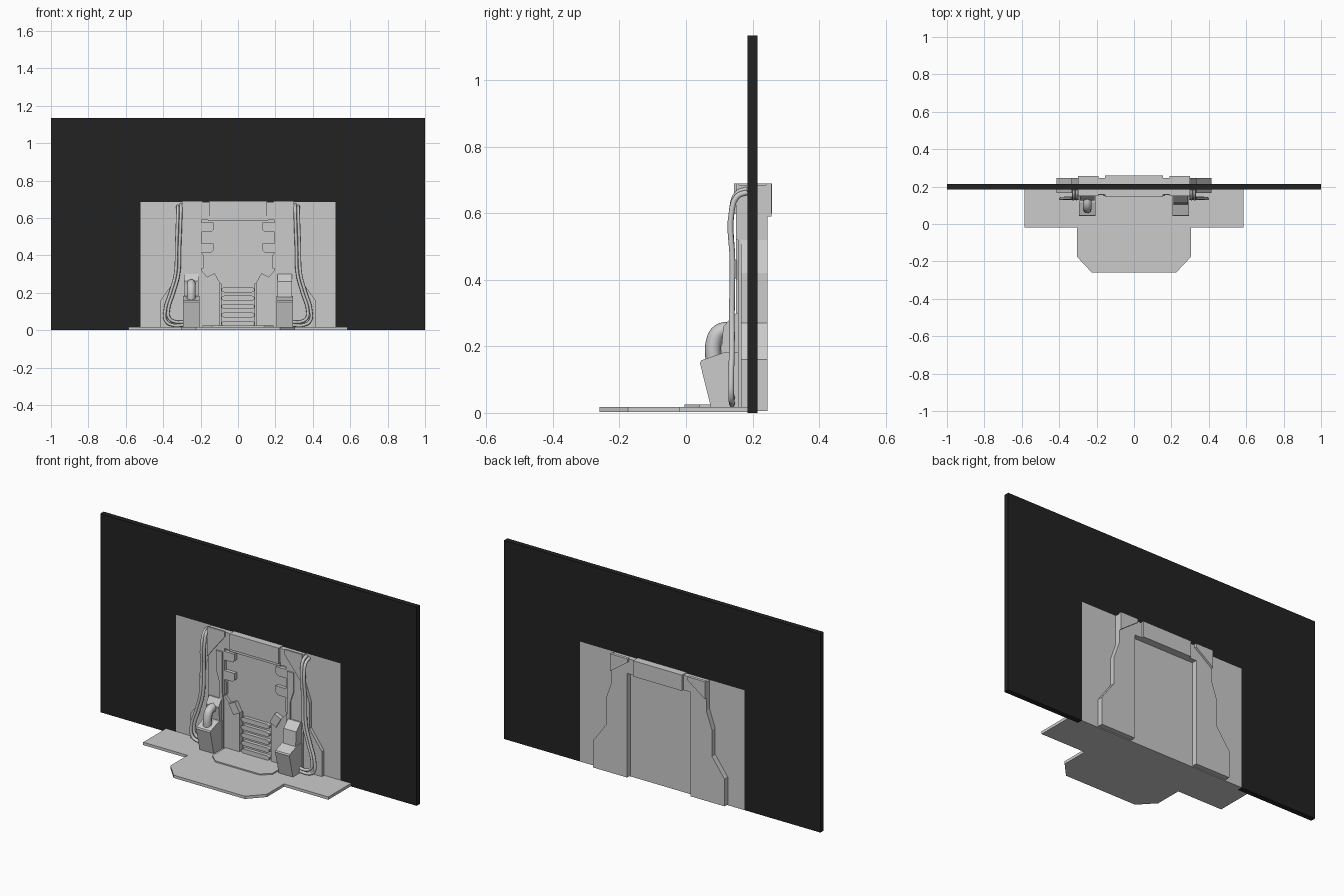
import bpy, bmesh, math
from mathutils import Vector

if "Cube" in bpy.data.objects:
    bpy.data.objects.remove(bpy.data.objects["Cube"])


def material(name, value):
    m = bpy.data.materials.new(name)
    m.diffuse_color = (value, value, value, 1)
    m.use_nodes = True
    m.node_tree.nodes["Principled BSDF"].inputs["Base Color"].default_value = m.diffuse_color
    return m


GREY = material("light grey", 0.6)
BLACK = material("near black", 0.016)


def prism(name, pts, a, b, axis="y", mat=GREY, mirror=False):
    """Extrude an outline from a to b: axis y takes (x,z), z takes (x,y), x takes (y,z)."""
    place = {"y": lambda p, d: (p[0], d, p[1]),
             "z": lambda p, d: (p[0], p[1], d),
             "x": lambda p, d: (d, p[0], p[1])}[axis]
    bm = bmesh.new()
    lo = [bm.verts.new(place(p, a)) for p in pts]
    hi = [bm.verts.new(place(p, b)) for p in pts]
    bm.faces.new(lo)
    bm.faces.new(hi)
    n = len(pts)
    for i in range(n):
        j = (i + 1) % n
        bm.faces.new((lo[i], lo[j], hi[j], hi[i]))
    bmesh.ops.recalc_face_normals(bm, faces=bm.faces)
    me = bpy.data.meshes.new(name)
    bm.to_mesh(me)
    bm.free()
    me.materials.append(mat)
    ob = bpy.data.objects.new(name, me)
    bpy.context.collection.objects.link(ob)
    if mirror:
        add_mirror(ob)
    return ob


def add_mirror(ob):
    center = bpy.data.objects.get("mirror_center")
    if center is None:
        center = bpy.data.objects.new("mirror_center", None)
        center.hide_render = True
        bpy.context.collection.objects.link(center)
    mod = ob.modifiers.new("mirror", "MIRROR")
    mod.mirror_object = center


def box(name, x, y, z, mat=GREY, mirror=False):
    pts = [(x[0], z[0]), (x[1], z[0]), (x[1], z[1]), (x[0], z[1])]
    return prism(name, pts, y[0], y[1], "y", mat, mirror)


def tube(name, pts, radius, mirror=False):
    """Round smooth tube through the given points."""
    cu = bpy.data.curves.new(name, "CURVE")
    cu.dimensions = "3D"
    cu.bevel_depth = radius
    cu.bevel_resolution = 2
    cu.resolution_u = 5
    cu.use_fill_caps = True
    sp = cu.splines.new("BEZIER")
    sp.bezier_points.add(len(pts) - 1)
    for bp, p in zip(sp.bezier_points, pts):
        bp.co = p
        bp.handle_left_type = bp.handle_right_type = "AUTO"
    cu.materials.append(GREY)
    ob = bpy.data.objects.new(name, cu)
    bpy.context.collection.objects.link(ob)
    if mirror:
        add_mirror(ob)
    return ob


def sym(half):
    """Close a right-hand outline with its mirrored left half."""
    return half + [(-x, y) for x, y in reversed(half)]


# Wall surround and the flush panel set into it
prism("wall", sym([(0.52, 0.685), (0.52, 0), (1, 0), (1, 1.135)]), 0.185, 0.215, mat=BLACK)
box("wall_panel", (-0.52, 0.52), (0.185, 0.215), (0, 0.685))

# Floor plate and threshold pad
prism("floor_plate", sym([(0.225, -0.26), (0.305, -0.175), (0.305, -0.02),
                          (0.585, -0.02), (0.585, 0.19)]), 0.002, 0.018, "z")
prism("threshold_pad", sym([(0.14, -0.005), (0.19, 0.04), (0.19, 0.185)]), 0.016, 0.025, "z")

# Door frame: stepped outer edge, straight inside at the back, notched inside at the front
outer = [(0.415, 0.005), (0.415, 0.16), (0.335, 0.27), (0.335, 0.42), (0.30, 0.52), (0.30, 0.685)]
prism("frame_back", outer + [(0.155, 0.685), (0.155, 0.60), (0.20, 0.60), (0.20, 0.005)],
      0.20, 0.245, mirror=True)
prism("frame_front", [(0.30, 0.005), (0.30, 0.685), (0.155, 0.685), (0.155, 0.59), (0.195, 0.59),
                      (0.195, 0.32), (0.135, 0.25), (0.10, 0.25), (0.10, 0.005)],
      0.157, 0.20, mirror=True)
prism("frame_side_wing", outer[:5] + [(0.29, 0.52), (0.29, 0.005)], 0.165, 0.20, mirror=True)
prism("frame_rib", [(0.20, 0.02), (0.20, 0.30), (0.205, 0.34), (0.205, 0.57), (0.245, 0.57),
                    (0.245, 0.46), (0.225, 0.40), (0.225, 0.02)], 0.15, 0.16, mirror=True)
prism("frame_corner_front", [(0.19, 0.69), (0.30, 0.69), (0.30, 0.52), (0.27, 0.56), (0.19, 0.66)],
      0.15, 0.16, mirror=True)
prism("frame_corner_back", [(0.19, 0.69), (0.30, 0.69), (0.30, 0.59), (0.19, 0.67)],
      0.24, 0.257, mirror=True)

# Header over the door
box("header", (-0.155, 0.155), (0.145, 0.258), (0.60, 0.69))
box("header_lip", (-0.16, 0.16), (0.152, 0.20), (0.585, 0.61))

# Door leaf and the latches along its edges
prism("door", sym([(0.09, 0.02), (0.09, 0.25), (0.135, 0.25), (0.195, 0.32), (0.195, 0.59)]),
      0.175, 0.19)
for z in (0.44, 0.55):
    prism("door_latch", [(0.13, z - 0.012), (0.145, z - 0.025), (0.195, z - 0.025),
                         (0.195, z + 0.025), (0.13, z + 0.025)], 0.155, 0.18, mirror=True)
prism("door_edge", [(0.185, 0.33), (0.185, 0.40), (0.195, 0.415), (0.195, 0.33)],
      0.16, 0.18, mirror=True)
prism("lower_latch", [(0.095, 0.25), (0.125, 0.305), (0.165, 0.285), (0.135, 0.23)],
      0.15, 0.18, mirror=True)

# Vent with horizontal slats below the door leaf
for i in range(5):
    z = 0.035 + i * 0.045
    prism("vent_slat", sym([(0.075, z - 0.012), (0.088, z - 0.005), (0.088, z + 0.008),
                            (0.075, z + 0.015)]), 0.155, 0.178)

# Floor boxes with sloped backs rising to the frame
foot = [(0.075, 0.016), (0.042, 0.15), (0.046, 0.158), (0.115, 0.182), (0.16, 0.182), (0.16, 0.016)]
prism("foot_box", foot, 0.205, 0.295, "x", mirror=True)
prism("foot_column_right", [(0.105, 0.175), (0.112, 0.26), (0.15, 0.30), (0.16, 0.30), (0.16, 0.175)],
      0.21, 0.29, "x")
prism("foot_column_left", [(0.135, 0.17), (0.125, 0.262), (0.15, 0.30), (0.16, 0.30), (0.16, 0.17)],
      -0.29, -0.21, "x")

# Thick hose looping from the left box into its column
tube("foot_hose", [(-0.25, 0.083, 0.15), (-0.25, 0.083, 0.21), (-0.25, 0.10, 0.243),
                   (-0.25, 0.145, 0.25)], 0.024)

# Twin cables running down each side of the frame and back in at the floor
for s in (0.0, 0.017):
    tube("side_cable", [(0.305 + s, 0.185, 0.672 - s * 0.5), (0.305 + s, 0.155, 0.66 - s * 0.5),
                        (0.306 + s, 0.138, 0.61), (0.312 + s, 0.14, 0.45),
                        (0.318 + s, 0.138, 0.30), (0.345 + s, 0.138, 0.20),
                        (0.372 + s, 0.136, 0.11), (0.368 + s, 0.136, 0.065 - s),
                        (0.335 + s, 0.138, 0.045 - s), (0.285, 0.14, 0.045 - s)],
         0.0085, mirror=True)
